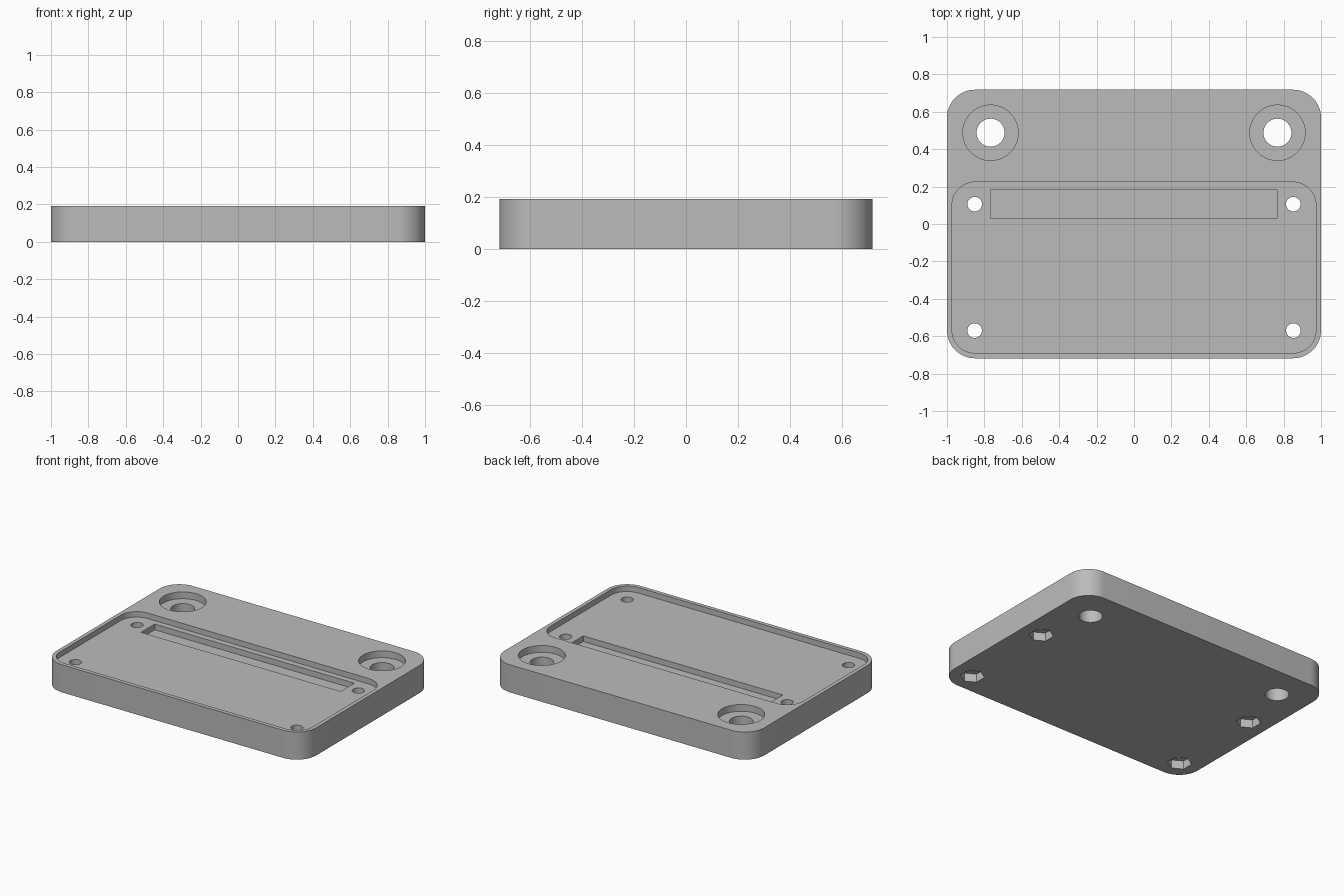
import bpy, bmesh
from math import cos, sin, pi

default = bpy.data.objects.get("Cube")
if default:
    bpy.data.objects.remove(default, do_unlink=True)

HEIGHT = 0.192
RECESS_FLOOR = HEIGHT - 0.038
ABOVE, BELOW = HEIGHT + 0.1, -0.1

grey = bpy.data.materials.new("plain_grey")
grey.use_nodes = True
colour = (0.5, 0.5, 0.5, 1)
grey.diffuse_color = colour
grey.node_tree.nodes["Principled BSDF"].inputs["Base Color"].default_value = colour


def prism(name, outline, z0, z1):
    """Extrude a flat outline between two heights."""
    bm = bmesh.new()
    face = bm.faces.new([bm.verts.new((x, y, z0)) for x, y in outline])
    top = bmesh.ops.extrude_face_region(bm, geom=[face])["geom"]
    verts = [v for v in top if isinstance(v, bmesh.types.BMVert)]
    bmesh.ops.translate(bm, verts=verts, vec=(0, 0, z1 - z0))
    bmesh.ops.recalc_face_normals(bm, faces=bm.faces)
    mesh = bpy.data.meshes.new(name)
    bm.to_mesh(mesh)
    bm.free()
    mesh.materials.append(grey)
    obj = bpy.data.objects.new(name, mesh)
    bpy.context.collection.objects.link(obj)
    return obj


def circle(x, y, r, sides=48, turn=0.0):
    return [(x + r * cos(turn + 2 * pi * i / sides),
             y + r * sin(turn + 2 * pi * i / sides)) for i in range(sides)]


def rounded_rect(x0, x1, y0, y1, r, steps=14):
    corners = [(x1 - r, y1 - r), (x0 + r, y1 - r), (x0 + r, y0 + r), (x1 - r, y0 + r)]
    return [(cx + r * cos(pi / 2 * (k + i / steps)), cy + r * sin(pi / 2 * (k + i / steps)))
            for k, (cx, cy) in enumerate(corners) for i in range(steps + 1)]


def cut(body, outline, z0, z1):
    """Subtract a prism from the body."""
    cutter = prism("cutter", outline, z0, z1)
    cutter.hide_render = True
    mod = body.modifiers.new("cut", 'BOOLEAN')
    mod.operation = 'DIFFERENCE'
    mod.solver = 'EXACT'
    mod.object = cutter
    bpy.context.view_layer.objects.active = body
    bpy.ops.object.modifier_apply(modifier=mod.name)
    bpy.data.objects.remove(cutter, do_unlink=True)


# Main plate with rounded corners
plate = prism("base_plate", rounded_rect(-1, 1, -0.718, 0.718, 0.15), 0, HEIGHT)

# Shallow tray and the slot in its floor
cut(plate, rounded_rect(-0.973, 0.973, -0.69, 0.224, 0.123), RECESS_FLOOR, ABOVE)
slot = [(-0.768, 0.032), (0.768, 0.032), (0.768, 0.182), (-0.768, 0.182)]
cut(plate, slot, RECESS_FLOOR - 0.04, ABOVE)

for side in (-1, 1):
    # Counterbored mounting holes
    cut(plate, circle(side * 0.767, 0.488, 0.148, 64), HEIGHT - 0.047, ABOVE)
    cut(plate, circle(side * 0.767, 0.488, 0.075), BELOW, ABOVE)
    # Screw holes with hexagonal nut pockets underneath
    for y in (0.106, -0.57):
        cut(plate, circle(side * 0.852, y, 0.039, 32), BELOW, ABOVE)
        cut(plate, circle(side * 0.852, y, 0.078, 6, pi / 2), BELOW, 0.058)

# Smooth the round walls, keep the edges crisp
bpy.ops.object.select_all(action='DESELECT')
plate.select_set(True)
bpy.context.view_layer.objects.active = plate
bpy.ops.object.shade_smooth_by_angle(angle=pi / 6)
